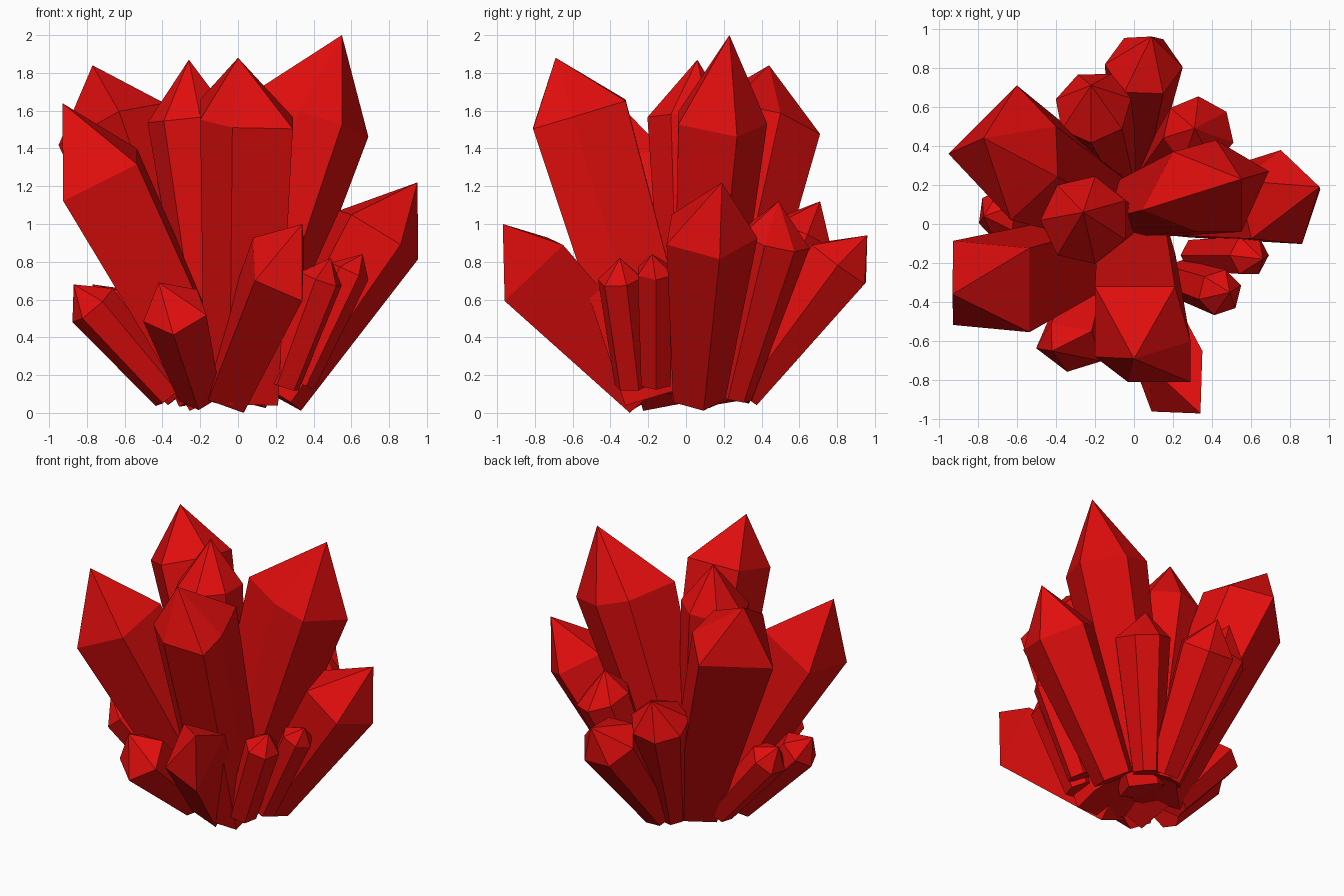
import bpy, bmesh, math
from mathutils import Vector

if "Cube" in bpy.data.objects:
    bpy.data.objects.remove(bpy.data.objects["Cube"])

red = bpy.data.materials.new("crystal red")
red.diffuse_color = (0.75, 0.004, 0.004, 1)
red.use_nodes = True
red.node_tree.nodes["Principled BSDF"].inputs["Base Color"].default_value = red.diffuse_color


def build(name, base, shoulder, tip, offsets, scale):
    """Tapered prism whose shoulder ring is closed by an off-centre point."""
    bm = bmesh.new()
    n = len(offsets)
    rings = []
    for centre, s in ((base, scale), (shoulder, 1.0)):
        ring = []
        for d in offsets:
            p = centre + d * s
            p.z = max(p.z, 0.0)
            ring.append(bm.verts.new(p))
        rings.append(ring)
    apex = bm.verts.new(tip)
    bm.faces.new(rings[0][::-1])
    for i in range(n):
        j = (i + 1) % n
        bm.faces.new((rings[0][i], rings[0][j], rings[1][j], rings[1][i]))
        bm.faces.new((rings[1][i], rings[1][j], apex))
    bmesh.ops.recalc_face_normals(bm, faces=bm.faces)
    mesh = bpy.data.meshes.new(name)
    bm.to_mesh(mesh)
    bm.free()
    mesh.materials.append(red)
    bpy.context.collection.objects.link(bpy.data.objects.new(name, mesh))


def crystal(name, base, shoulder, tip, r0, r1, sides, phase):
    """Crystal with a regular cross-section."""
    base, shoulder, tip = Vector(base), Vector(shoulder), Vector(tip)
    axis = (shoulder - base).normalized()
    v = axis.cross(Vector((1, 0, 0))).normalized()
    u = v.cross(axis).normalized()
    offsets = []
    for i in range(sides):
        a = math.radians(phase) + 2 * math.pi * i / sides
        offsets.append((u * math.cos(a) + v * math.sin(a)) * r1)
    build(name, base, shoulder, tip, offsets, r0 / r1)


def irregular(name, base, shoulder, tip, scale, outline):
    """Crystal with an uneven cross-section, given as its shoulder in plan."""
    base, shoulder, tip = Vector(base), Vector(shoulder), Vector(tip)
    axis = shoulder - base
    offsets = []
    for x, y in outline:
        dx, dy = x - shoulder.x, y - shoulder.y
        offsets.append(Vector((dx, dy, -(axis.x * dx + axis.y * dy) / axis.z)))
    build(name, base, shoulder, tip, offsets, scale)


# tall crystals
irregular("front_tall_crystal", (0.02, -0.13, 0.1), (0.05, -0.57, 1.58), (0, -0.69, 1.88), 0.8,
          [(-0.03, -0.81), (0.29, -0.81), (0.29, -0.6), (0.21, -0.32), (-0.2, -0.32), (-0.2, -0.68)])
irregular("right_tall_crystal", (-0.02, 0.06, 0.08), (0.42, 0.17, 1.55), (0.55, 0.23, 2.0), 0.62,
          [(0.69, 0.27), (0.42, 0.43), (0.2, 0.37), (0.04, 0.07), (0.32, -0.04), (0.55, -0.04)])
crystal("centre_tall_crystal", (-0.1, 0.02, 0.1), (-0.25, 0.02, 1.56), (-0.26, 0.06, 1.87), 0.13, 0.23, 7, 180)
irregular("back_left_tall_crystal", (-0.12, 0.1, 0.1), (-0.63, 0.37, 1.53), (-0.77, 0.44, 1.84), 0.6,
          [(-0.95, 0.36), (-0.6, 0.71), (-0.4, 0.5), (-0.39, 0.24), (-0.63, 0.02)])
crystal("front_left_tall_crystal", (-0.13, -0.1, 0.1), (-0.73, -0.32, 1.26), (-0.93, -0.36, 1.64), 0.2, 0.31, 4, 45)

# medium crystals
crystal("right_medium_crystal", (0.21, 0.06, 0.09), (0.74, 0.12, 0.95), (0.95, 0.19, 1.22), 0.15, 0.26, 5, 15)
irregular("front_medium_crystal", (-0.06, -0.2, 0.12), (0.22, -0.83, 0.77), (0.34, -0.97, 1.0), 0.75,
          [(0.09, -0.96), (0.34, -0.96), (0.35, -0.65), (0.08, -0.73)])
crystal("back_medium_crystal", (0, 0.3, 0.1), (0.05, 0.81, 0.79), (0.09, 0.96, 0.94), 0.11, 0.2, 6, 0)
crystal("back_right_medium_crystal", (0.1, 0.25, 0.09), (0.33, 0.47, 0.92), (0.31, 0.49, 1.12), 0.1, 0.19, 7, 90)
crystal("back_inner_medium_crystal", (-0.07, 0.25, 0.09), (-0.21, 0.6, 0.93), (-0.22, 0.71, 1.12), 0.1, 0.2, 7, 10)

# small crystals round the foot
crystal("front_left_small_crystal", (-0.2, -0.2, 0.1), (-0.33, -0.63, 0.54), (-0.42, -0.65, 0.69), 0.12, 0.18, 5, 50)
crystal("left_small_crystal_a", (-0.36, -0.1, 0.1), (-0.77, -0.2, 0.57), (-0.87, -0.21, 0.68), 0.1, 0.14, 6, 0)
crystal("left_small_crystal_b", (-0.3, 0.04, 0.1), (-0.7, 0.05, 0.58), (-0.77, 0.04, 0.68), 0.1, 0.13, 6, 20)
crystal("right_small_crystal_a", (0.23, -0.28, 0.15), (0.44, -0.35, 0.71), (0.49, -0.35, 0.82), 0.1, 0.12, 6, 15)
crystal("right_small_crystal_b", (0.32, -0.16, 0.16), (0.59, -0.16, 0.75), (0.66, -0.18, 0.84), 0.09, 0.11, 6, 0)
